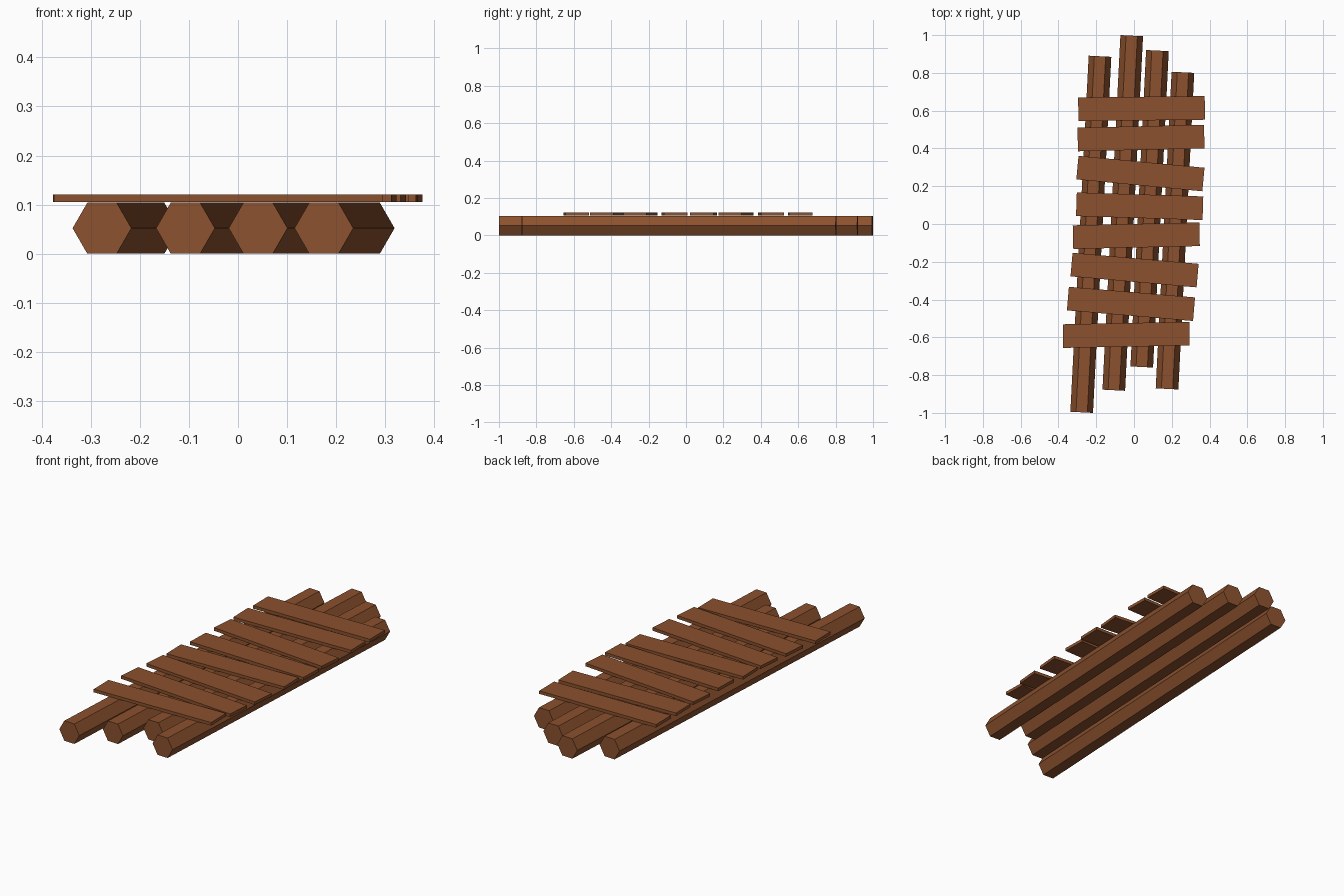
import bpy
import math
from mathutils import Vector

default = bpy.data.objects.get("Cube")
if default:
    bpy.data.objects.remove(default, do_unlink=True)

LOG_RADIUS = 0.06
LOG_TOP = LOG_RADIUS * math.sqrt(3)
PLANK_SIZE = (0.67, 0.125, 0.016)

wood = bpy.data.materials.new("brown_wood")
wood.use_nodes = True
colour = (0.26, 0.083, 0.027, 1)
wood.diffuse_color = colour
wood.node_tree.nodes["Principled BSDF"].inputs["Base Color"].default_value = colour


def finish(name):
    obj = bpy.context.object
    obj.name = name
    obj.data.materials.append(wood)
    return obj


def add_log(name, front, back):
    """Six-sided log lying flat between two points on the ground plan."""
    a, b = Vector((*front, LOG_TOP / 2)), Vector((*back, LOG_TOP / 2))
    heading = math.atan2(a.x - b.x, b.y - a.y)
    bpy.ops.mesh.primitive_cylinder_add(
        vertices=6, radius=LOG_RADIUS, depth=(b - a).length,
        location=(a + b) / 2, rotation=(math.pi / 2, math.pi / 2, heading))
    # Turn the hexagon so that a flat side faces up
    obj = finish(name)
    corner = max((obj.matrix_world.to_3x3() @ v.co).z for v in obj.data.vertices)
    if corner > LOG_RADIUS * 0.95:
        obj.rotation_euler = (math.pi / 2, 0, heading)
        for v in obj.data.vertices:
            v.co.x, v.co.y = -v.co.y, v.co.x
    return obj


def add_plank(name, x, y, degrees):
    bpy.ops.mesh.primitive_cube_add(
        size=1, location=(x, y, LOG_TOP + PLANK_SIZE[2] / 2 + 0.001),
        rotation=(0, 0, math.radians(degrees)))
    obj = finish(name)
    for v in obj.data.vertices:
        v.co = [c * s for c, s in zip(v.co, PLANK_SIZE)]
    return obj


# Long logs, right to left: front end, back end
logs = [((-0.277, -0.997), (-0.18, 0.888)),
        ((-0.107, -0.88), (-0.012, 0.997)),
        ((0.041, -0.757), (0.124, 0.918)),
        ((0.175, -0.873), (0.259, 0.803))]
for i, (front, back) in enumerate(logs, 1):
    add_log(f"log_{i}", front, back)

# Crooked cross planks, back to front: x, y, turn
planks = [(0.04, 0.611, 0.6), (0.037, 0.455, 1.3), (0.034, 0.267, -5.4),
          (0.03, 0.094, -1.8), (0.012, -0.062, 1.3), (0.003, -0.244, -5),
          (-0.016, -0.423, -4.8), (-0.041, -0.587, 1.1)]
for i, plank in enumerate(planks, 1):
    add_plank(f"cross_plank_{i}", *plank)
